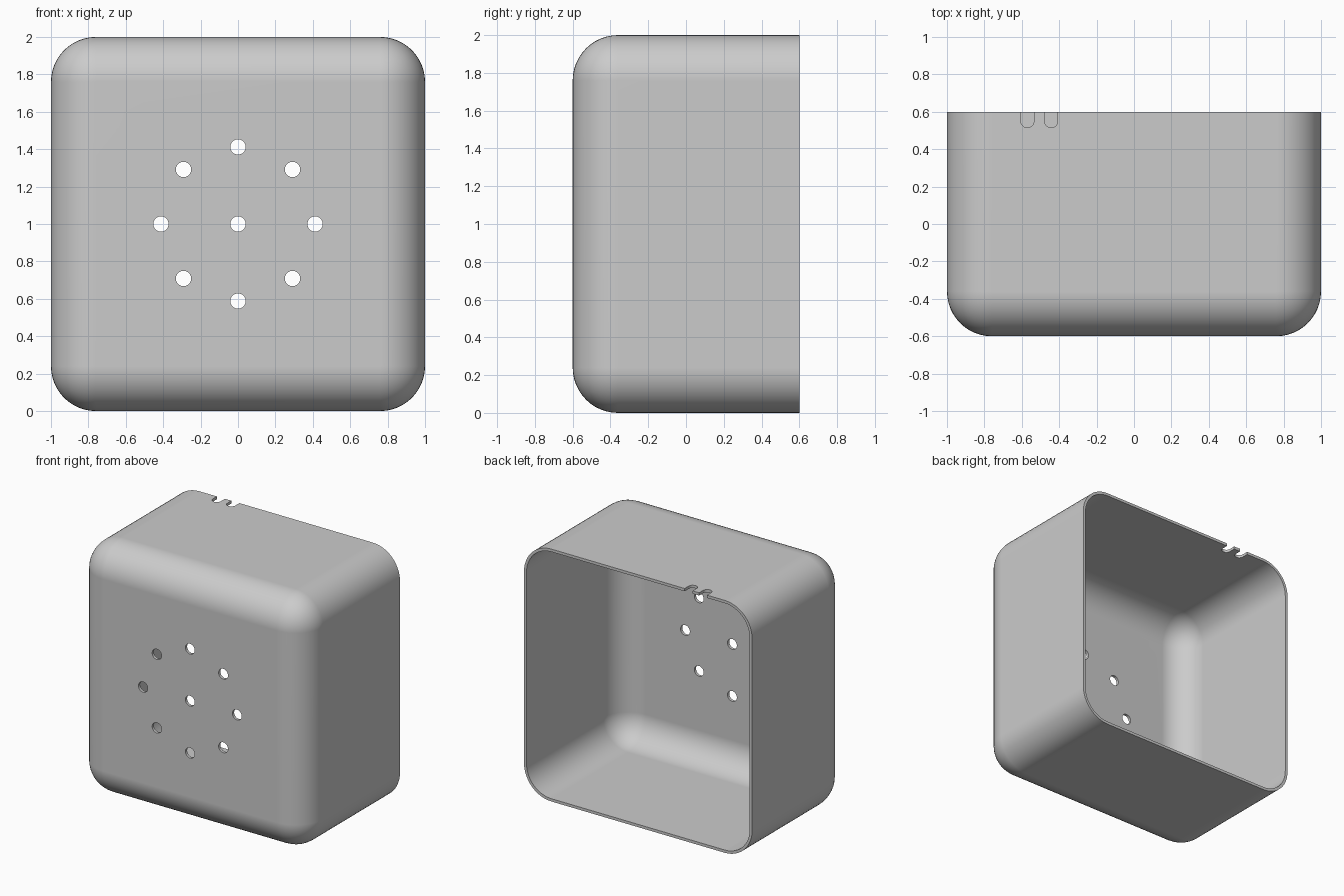
import bpy, bmesh, math
from mathutils import Matrix, Vector

cube = bpy.data.objects.get("Cube")
if cube:
    bpy.data.objects.remove(cube, do_unlink=True)

WALL, RADIUS, BACK = 0.022, 0.24, 0.6

grey = bpy.data.materials.new("light grey")
grey.use_nodes = True
colour = (0.6, 0.6, 0.6, 1)
grey.diffuse_color = colour
grey.node_tree.nodes["Principled BSDF"].inputs["Base Color"].default_value = colour


def finish(bm, name):
    bmesh.ops.recalc_face_normals(bm, faces=bm.faces)
    mesh = bpy.data.meshes.new(name)
    bm.to_mesh(mesh)
    bm.free()
    mesh.materials.append(grey)
    obj = bpy.data.objects.new(name, mesh)
    bpy.context.collection.objects.link(obj)
    return obj


def rounded_box(name, inset, back):
    """Box rounded on every edge except those around its back face."""
    half, front = 1 - inset, -BACK + inset
    bm = bmesh.new()
    bmesh.ops.create_cube(bm, size=1)
    for v in bm.verts:
        v.co = Vector((v.co.x * 2 * half, back if v.co.y > 0 else front,
                       1 + v.co.z * 2 * half))
    edges = [e for e in bm.edges if min(v.co.y for v in e.verts) < back - 0.1]
    bmesh.ops.bevel(bm, geom=edges, offset=RADIUS - inset, segments=12,
                    profile=0.5, affect='EDGES')
    return finish(bm, name)


def add_cylinder(bm, radius, depth, centre, axis):
    rot = Matrix.Rotation(math.pi / 2, 4, 'X') if axis == 'Y' else Matrix()
    bmesh.ops.create_cone(bm, cap_ends=True, segments=32, radius1=radius, radius2=radius,
                          depth=depth, matrix=Matrix.Translation(centre) @ rot)


def cut(target, cutter):
    mod = target.modifiers.new("cut", 'BOOLEAN')
    mod.operation, mod.solver, mod.object = 'DIFFERENCE', 'EXACT', cutter
    bpy.context.view_layer.objects.active = target
    bpy.ops.object.modifier_apply(modifier=mod.name)
    bpy.data.objects.remove(cutter, do_unlink=True)


# Open-backed shell
shell = rounded_box("speaker_shell", 0, BACK)
cut(shell, rounded_box("cavity_cutter", WALL, BACK + 0.2))

# Front holes: one in the middle, eight in a ring
bm = bmesh.new()
add_cylinder(bm, 0.041, 0.2, (0, -BACK, 1), 'Y')
for i in range(8):
    a = i * math.pi / 4
    add_cylinder(bm, 0.041, 0.2, (0.412 * math.cos(a), -BACK, 1 + 0.412 * math.sin(a)), 'Y')
cut(shell, finish(bm, "hole_cutter"))

# Two round-ended cable notches in the top wall at the back rim
for x in (-0.57, -0.443):
    bm = bmesh.new()
    r, start, end = 0.035, 0.55, 0.7
    outline = [(x + r * math.cos(a), start + r * math.sin(a))
               for a in (math.pi + math.pi * i / 16 for i in range(17))]
    outline += [(x + r, end), (x - r, end)]
    face = bm.faces.new([bm.verts.new((px, py, 1.9)) for px, py in outline])
    top = bmesh.ops.extrude_face_region(bm, geom=[face])["geom"]
    bmesh.ops.translate(bm, vec=(0, 0, 0.2),
                        verts=[g for g in top if isinstance(g, bmesh.types.BMVert)])
    cut(shell, finish(bm, "notch_cutter"))

# Smooth shading with crisp rims
bpy.ops.object.select_all(action='DESELECT')
shell.select_set(True)
bpy.context.view_layer.objects.active = shell
bpy.ops.object.shade_smooth_by_angle(angle=math.radians(35))
weighted = shell.modifiers.new("even_normals", 'WEIGHTED_NORMAL')
weighted.keep_sharp = True
